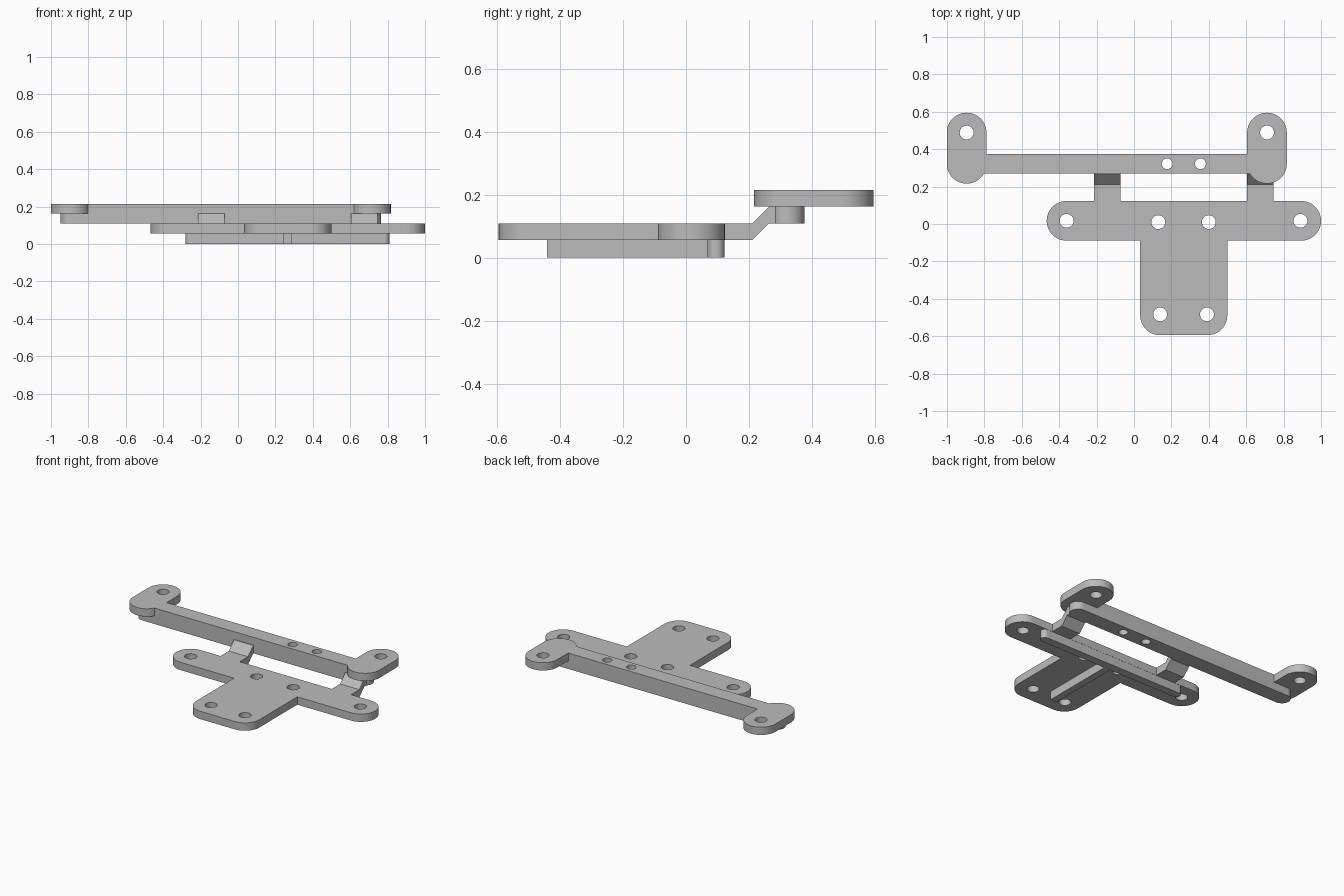
import bpy, bmesh, math
from mathutils import Matrix

if "Cube" in bpy.data.objects:
    bpy.data.objects.remove(bpy.data.objects["Cube"])

grey = bpy.data.materials.new("plain grey")
grey.diffuse_color = (0.5, 0.5, 0.5, 1)
grey.use_nodes = True
grey.node_tree.nodes["Principled BSDF"].inputs["Base Color"].default_value = grey.diffuse_color


def arc(cx, cy, r, a0, a1, n=24):
    return [(cx + r * math.cos(math.radians(a0 + (a1 - a0) * i / n)),
             cy + r * math.sin(math.radians(a0 + (a1 - a0) * i / n))) for i in range(n + 1)]


def slab(name, outline, z0, z1, holes=(), matrix=None):
    """Extrude an outline with round holes (x, y, r) from z0 to z1."""
    bm = bmesh.new()
    loops = [outline] + [arc(x, y, r, 0, 360, 32)[:-1] for x, y, r in holes]
    for pts in loops:
        vs = [bm.verts.new((x, y, z0)) for x, y in pts]
        for i, v in enumerate(vs):
            bm.edges.new((v, vs[i - 1]))
    bmesh.ops.triangle_fill(bm, edges=bm.edges[:], use_beauty=True)
    top = bmesh.ops.extrude_face_region(bm, geom=bm.faces[:])["geom"]
    bmesh.ops.translate(bm, vec=(0, 0, z1 - z0),
                        verts=[g for g in top if isinstance(g, bmesh.types.BMVert)])
    if matrix:
        bm.transform(matrix)
    bmesh.ops.recalc_face_normals(bm, faces=bm.faces[:])
    me = bpy.data.meshes.new(name)
    bm.to_mesh(me)
    bm.free()
    me.materials.append(grey)
    ob = bpy.data.objects.new(name, me)
    bpy.context.collection.objects.link(ob)
    bpy.ops.object.select_all(action='DESELECT')
    ob.select_set(True)
    bpy.context.view_layer.objects.active = ob
    bpy.ops.object.shade_smooth_by_angle(angle=math.radians(30))
    return ob


def stadium(x0, x1, y, r):
    return arc(x0, y, r, 90, 270) + arc(x1, y, r, -90, 90)


# Front T-shaped plate
T = (arc(-0.361, 0.017, 0.106, 90, 270) + [(0.033, -0.089)]
     + arc(0.138, -0.489, 0.105, 180, 270, 12) + arc(0.394, -0.489, 0.105, 270, 360, 12)
     + [(0.499, -0.089)] + arc(0.894, 0.017, 0.106, -90, 90))
R = 0.037
slab("front_plate", T, 0.057, 0.109,
     [(-0.36, 0.017, R), (0.89, 0.017, R), (0.13, 0.01, R), (0.4, 0.01, R),
      (0.14, -0.483, R), (0.39, -0.483, R)])

# Stiffening ribs under the plate
slab("cross_rib", stadium(-0.253, 0.783, 0.095, 0.027), 0, 0.057)
slab("long_rib", [(0.244, -0.44), (0.29, -0.44), (0.29, 0.08), (0.244, 0.08)], 0, 0.057)

# Rear bar: the upper layer carries the two ears, the lower layer is a plain rounded bar
LX, RX, BY, EY, ER, BR = -0.895, 0.711, 0.322, 0.489, 0.106, 0.053
cut = math.degrees(math.asin(BR / ER))
upper = (arc(RX, EY, ER, 0, 180) + [(RX - ER, BY + BR), (LX + ER, BY + BR)]
         + arc(LX, EY, ER, 0, 180) + arc(LX, BY, ER, 180, 360 - cut)
         + arc(RX, BY, ER, 180 + cut, 360))
bar_holes = [(0.177, BY, 0.029), (0.355, BY, 0.029)]
slab("rear_bar_with_ears", upper, 0.163, 0.215,
     bar_holes + [(LX, EY, R), (RX, EY, R)])
slab("rear_bar_lower", stadium(LX, RX, BY, BR), 0.109, 0.163, bar_holes)

# Stepped links joining plate and bar (profile in y-z, extruded along x)
link = [(0.10, 0.057), (0.21, 0.057), (0.262, 0.109), (0.29, 0.109),
        (0.29, 0.163), (0.264, 0.163), (0.21, 0.109), (0.10, 0.109)]
to_yz = Matrix(((0, 0, 1, 0), (1, 0, 0, 0), (0, 1, 0, 0), (0, 0, 0, 1)))
for name, x in (("left_link", -0.215), ("right_link", 0.605)):
    slab(name, link, x, x + 0.142, matrix=to_yz)
